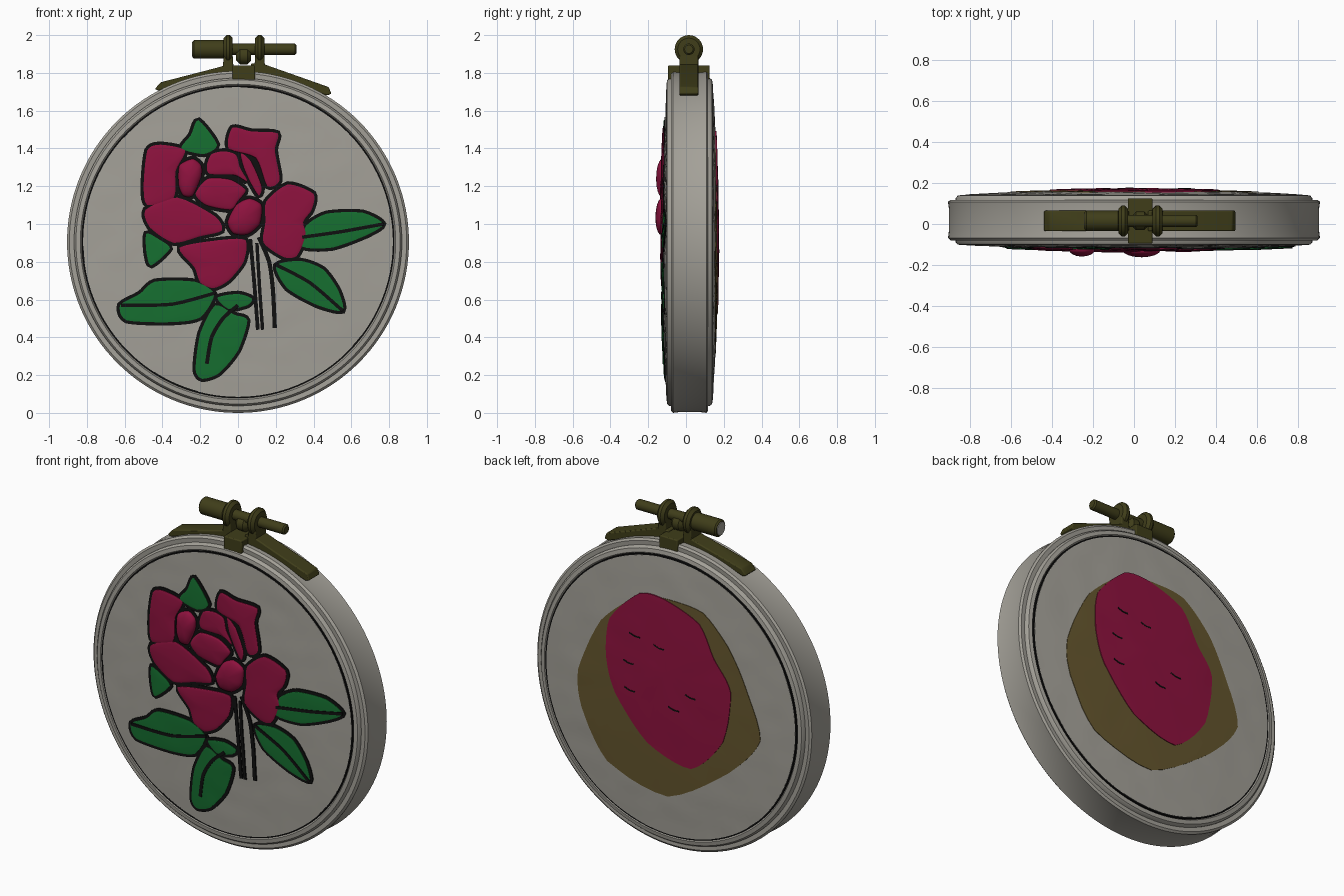
import bpy, bmesh, math
from mathutils import Vector, noise

if "Cube" in bpy.data.objects:
    bpy.data.objects.remove(bpy.data.objects["Cube"])

CZ = 0.905  # hoop centre height


def material(name, rgb):
    m = bpy.data.materials.new(name)
    m.diffuse_color = (*rgb, 1)
    m.use_nodes = True
    m.node_tree.nodes["Principled BSDF"].inputs["Base Color"].default_value = m.diffuse_color
    return m


CREAM = material("cream_cloth", (0.37, 0.355, 0.315))
ROSE = material("rose_thread", (0.27, 0.006, 0.048))
GREEN = material("green_thread", (0.008, 0.16, 0.03))
BLACK = material("black_thread", (0.005, 0.005, 0.005))
BRASS = material("dark_brass", (0.05, 0.047, 0.01))
TAN = material("tan_backing", (0.13, 0.093, 0.027))


def finish(name, bm, mat, angle=40):
    bmesh.ops.recalc_face_normals(bm, faces=bm.faces)
    me = bpy.data.meshes.new(name)
    bm.to_mesh(me)
    bm.free()
    me.materials.append(mat)
    ob = bpy.data.objects.new(name, me)
    bpy.context.collection.objects.link(ob)
    bpy.ops.object.select_all(action='DESELECT')
    ob.select_set(True)
    bpy.context.view_layer.objects.active = ob
    bpy.ops.object.shade_smooth_by_angle(angle=math.radians(angle))
    return ob


def surf(x, z, side):
    """Slightly domed, gently wrinkled cloth; side -1 front, +1 back."""
    d = 1 - (x * x + (z - CZ) ** 2) / 0.68
    y = 0.103 + 0.018 * d if side < 0 else 0.143 + 0.024 * d
    return side * (y + 0.0025 * noise.noise(Vector((x * 6, side * 3, z * 9))))


def bridge(bm, a, b, closed=True):
    n = len(a)
    for i in range(n if closed else n - 1):
        j = (i + 1) % n
        bm.faces.new((a[i], a[j], b[j], b[i]))


def lathe(name, profile, mat, n=128):
    """Closed (radius, y) profile turned around the hoop axis."""
    bm = bmesh.new()
    loops = [[bm.verts.new((r * math.cos(2 * math.pi * i / n), y, CZ + r * math.sin(2 * math.pi * i / n)))
              for i in range(n)] for r, y in profile]
    for k in range(len(loops)):
        bridge(bm, loops[k], loops[(k + 1) % len(loops)])
    return finish(name, bm, mat)


def curve(pts, closed=True, steps=5):
    """Softly rounded outline through a few points."""
    pts = [Vector(p) for p in pts]
    n, out = len(pts), []
    get = (lambda i: pts[i % n]) if closed else (lambda i: pts[max(0, min(n - 1, i))])
    for i in range(n if closed else n - 1):
        a, b, c, d = get(i - 1), get(i), get(i + 1), get(i + 2)
        for s in range(steps):
            t = s / steps
            cr = 0.5 * (2 * b + (c - a) * t + (2 * a - 5 * b + 4 * c - d) * t * t + (3 * b - a - 3 * c + d) * t ** 3)
            out.append(cr * 0.7 + b.lerp(c, t) * 0.3)
    if not closed:
        out.append(pts[-1])
    return out


def plate(name, pts, mat, h, puff=0.0, side=-1, grow=0.0):
    """Raised stitched patch lying on the cloth."""
    p = curve(pts)
    n = len(p)
    area = sum(p[i - 1].x * p[i].y - p[i].x * p[i - 1].y for i in range(n))
    if grow:
        sg = 1 if area > 0 else -1
        q = []
        for i in range(n):
            t = (p[(i + 1) % n] - p[i - 1]).normalized()
            q.append(p[i] + Vector((t.y, -t.x)) * sg * grow)
        p = q
    c = sum(p, Vector((0, 0))) / n
    bm = bmesh.new()

    def ring(s, height):
        return [bm.verts.new((v.x, surf(v.x, v.y, side) + side * height, v.y))
                for v in (c + (w - c) * s for w in p)]
    base = ring(1, -0.006)
    bm.faces.new(base)
    last = base
    for s in (1, 0.96, 0.88, 0.7, 0.45, 0.2):
        new = ring(s, h + puff * math.sqrt(1 - s * s))
        bridge(bm, last, new)
        last = new
    mid = bm.verts.new((c.x, surf(c.x, c.y, side) + side * (h + puff), c.y))
    for i in range(n):
        bm.faces.new((last[i - 1], last[i], mid))
    return finish(name, bm, mat)


def patch(name, pts, mat, puff=0.006):
    """Coloured patch with its black outline."""
    plate(name + "_outline", pts, BLACK, 0.006, grow=0.017)
    plate(name, pts, mat, 0.009, puff)


def line(name, pts, width, h, side=-1):
    """Stitched black line."""
    p = curve(pts, closed=False)
    bm = bmesh.new()
    rows = []
    for i, v in enumerate(p):
        t = (p[min(i + 1, len(p) - 1)] - p[max(i - 1, 0)]).normalized()
        o = Vector((t.y, -t.x)) * width / 2
        a, b = v - o, v + o
        rows.append([bm.verts.new((q.x, surf(q.x, q.y, side) + side * k, q.y))
                     for q, k in ((a, -0.004), (a, h), (b, h), (b, -0.004))])
    for r, s in zip(rows, rows[1:]):
        bridge(bm, r, s)
    bm.faces.new(rows[0])
    bm.faces.new(rows[-1])
    finish(name, bm, BLACK)


# Hoop rings and the dark seams around the cloth
lathe("outer_hoop", [(0.86, -0.078), (0.893, -0.08), (0.905, -0.068), (0.9, -0.03), (0.9, 0.07),
                     (0.905, 0.108), (0.893, 0.117), (0.86, 0.115)], CREAM)
lathe("inner_hoop", [(0.827, -0.092), (0.835, -0.103), (0.858, -0.1), (0.868, -0.088),
                     (0.868, 0.125), (0.858, 0.138), (0.835, 0.142), (0.827, 0.13)], CREAM)
lathe("front_seam", [(0.818, -0.08), (0.818, -0.1025), (0.827, -0.1025), (0.827, -0.08)], BLACK)
lathe("back_seam", [(0.818, 0.12), (0.818, 0.142), (0.827, 0.142), (0.827, 0.12)], BLACK)

# Stretched cloth, front and back
bm = bmesh.new()
N = 96
edge_loops = []
for side in (-1, 1):
    last = None
    for k in range(1, 25):
        r = 0.82 * k / 24
        new = [bm.verts.new((x, surf(x, z, side), z)) for x, z in
               ((r * math.cos(2 * math.pi * i / N), CZ + r * math.sin(2 * math.pi * i / N)) for i in range(N))]
        if last:
            bridge(bm, last, new)
        else:
            bm.faces.new(new)
        last = new
    edge_loops.append(last)
bridge(bm, *edge_loops)
finish("cloth", bm, CREAM)

# Flower petals
patch("petal_upper_left", [(-.48, 1.39), (-.41, 1.42), (-.28, 1.39), (-.33, 1.28), (-.34, 1.14), (-.48, 1.10), (-.5, 1.2)], ROSE)
patch("petal_bud_left", [(-.31, 1.31), (-.24, 1.345), (-.195, 1.31), (-.195, 1.25), (-.24, 1.15), (-.29, 1.15), (-.315, 1.21)], ROSE, 0.034)
patch("petal_top_right", [(-.03, 1.51), (.07, 1.49), (.21, 1.48), (.195, 1.39), (.22, 1.23), (.155, 1.2), (.095, 1.35), (-.05, 1.40)], ROSE)
patch("petal_inner_top", [(-.165, 1.31), (-.14, 1.37), (-.07, 1.385), (-.01, 1.365), (.01, 1.3), (.05, 1.225), (-.02, 1.26), (-.15, 1.265)], ROSE)
patch("petal_inner_right", [(.015, 1.375), (.07, 1.33), (.125, 1.2), (.11, 1.15), (.068, 1.215), (.03, 1.30)], ROSE)
patch("petal_centre", [(-.225, 1.16), (-.16, 1.24), (-.04, 1.235), (.04, 1.18), (.0, 1.12), (-.04, 1.075), (-.17, 1.1)], ROSE, 0.012)
patch("petal_bud_right", [(-.055, 1.01), (-.01, 1.1), (.06, 1.135), (.125, 1.1), (.115, 1.0), (.05, .945), (-.025, .95)], ROSE, 0.032)
patch("petal_lower_left", [(-.49, 1.075), (-.32, 1.14), (-.12, 1.04), (-.085, .965), (-.2, .935), (-.34, .9), (-.465, .98)], ROSE)
patch("petal_bottom", [(-.31, .875), (-.1, .915), (.04, .915), (.03, .80), (-.05, .70), (-.13, .66), (-.2, .69), (-.23, .77)], ROSE)
patch("petal_right", [(.15, 1.12), (.265, 1.21), (.4, 1.16), (.39, 1.075), (.345, 1.01), (.36, .94), (.31, .83), (.24, .825), (.135, .9), (.145, 1.01)], ROSE)

# Leaves
patch("sepal_top", [(-.21, 1.55), (-.25, 1.47), (-.3, 1.4), (-.18, 1.37), (-.11, 1.42)], GREEN, .002)
patch("sepal_left", [(-.485, .95), (-.42, .92), (-.36, .87), (-.46, .78), (-.485, .85)], GREEN, .002)
patch("leaf_right_upper", [(.36, .99), (.47, 1.055), (.66, 1.06), (.77, 1.0), (.68, .94), (.5, .875), (.34, .88)], GREEN, .002)
patch("leaf_right_lower", [(.2, .78), (.33, .805), (.45, .76), (.53, .65), (.555, .54), (.42, .57), (.26, .66)], GREEN, .002)
patch("leaf_left", [(-.625, .57), (-.52, .63), (-.44, .695), (-.23, .695), (-.125, .63), (-.2, .505), (-.35, .48), (-.59, .49)], GREEN, .002)
patch("leaf_small", [(-.11, .61), (0, .63), (.075, .605), (.05, .57), (-.05, .55)], GREEN, .002)
patch("leaf_bottom", [(-.12, .57), (-.02, .52), (.05, .49), (0, .33), (-.1, .21), (-.19, .18), (-.225, .23), (-.2, .42)], GREEN, .002)

# Leaf veins and stems
line("vein_right_upper", [(.34, .93), (.55, .96), (.77, 1.0)], .018, .014)
line("vein_right_lower", [(.2, .785), (.38, .69), (.555, .54)], .018, .014)
line("vein_left", [(-.62, .57), (-.35, .575), (-.12, .635)], .018, .014)
line("vein_bottom", [(0, .57), (-.08, .5), (-.14, .4), (-.165, .26)], .02, .014)
line("stem_left", [(.065, .92), (.085, .7), (.105, .44)], .02, .007)
line("stem_middle", [(.1, .9), (.115, .65), (.13, .44)], .018, .007)
line("stem_right", [(.11, .93), (.165, .8), (.185, .65), (.195, .45)], .022, .007)

# Back of the stitching: tan backing, rose patch, thread slits
plate("tan_backing", [(.6, .92), (.45, 1.25), (.2, 1.46), (0, 1.49), (-.22, 1.47), (-.39, 1.31), (-.5, 1.11), (-.6, .81),
                      (-.39, .56), (.01, .315), (.41, .42), (.58, .7)], TAN, .003, side=1)
plate("rose_backing", [(.2, 1.475), (.03, 1.485), (-.2, 1.4), (-.3, 1.22), (-.41, 1.05), (-.36, .74), (-.15, .525),
                       (.14, .61), (.35, .85), (.41, 1.05), (.39, 1.28)], ROSE, .007, side=1)
for i, (x, z) in enumerate([(.22, 1.22), (.06, 1.19), (.26, 1.05), (.25, .89), (-.04, .85), (-.15, .95)]):
    line(f"thread_slit_{i}", [(x + .035, z + .012), (x, z), (x - .035, z)], .008, .009, side=1)

# Brass clamp
CY = 0.015


def rod(name, x0, x1, r, mat=BRASS, z=1.925, bev=0.008):
    bm = bmesh.new()
    prof = [(x0, r - bev), (x0 + bev, r), (x1 - bev, r), (x1, r - bev)]
    loops = [[bm.verts.new((x, CY + q * math.cos(math.pi * i / 16), z + q * math.sin(math.pi * i / 16)))
              for i in range(32)] for x, q in prof]
    for a, b in zip(loops, loops[1:]):
        bridge(bm, a, b)
    bm.faces.new(loops[0])
    bm.faces.new(loops[-1])
    finish(name, bm, mat)


def slab(name, pts, y0, y1, mat=BRASS):
    """Profile in x, z given depth along y, with softened edges."""
    bm = bmesh.new()
    a, b = [[bm.verts.new((x, y, z)) for x, z in pts] for y in (y0, y1)]
    bridge(bm, a, b)
    bm.faces.new(a)
    bm.faces.new(b)
    ob = finish(name, bm, mat)
    bv = ob.modifiers.new("soft_edges", 'BEVEL')
    bv.width, bv.segments = 0.006, 2


rod("screw_shaft", -.2, .31, .03)
rod("screw_knob", -.24, -.07, .05)
rod("knob_end", -.243, -.236, .038, CREAM, bev=.001)
rod("nut", -.01, .07, .045, z=1.89, bev=.02)
for name, x in (("left", -.052), ("right", .115)):
    rod(f"clamp_ear_{name}", x - .024, x + .024, .075, bev=.016)
    slab(f"clamp_leg_{name}", [(x - .022, 1.92), (x + .022, 1.92), (x + .03, 1.8), (x - .03, 1.8)], CY - .05, CY + .05)
slab("clamp_arm_right", [(.06, 1.79), (.07, 1.85), (.14, 1.845), (.48, 1.725), (.495, 1.69), (.47, 1.68), (.28, 1.75)], CY - .05, CY + .05)
slab("clamp_arm_left", [(-.05, 1.79), (-.05, 1.845), (-.12, 1.825), (-.41, 1.75), (-.44, 1.715), (-.42, 1.705), (-.25, 1.76)], CY - .05, CY + .05)
slab("clamp_saddle", [(-.03, 1.76), (.09, 1.76), (.09, 1.84), (-.03, 1.84)], -.095, .125)
